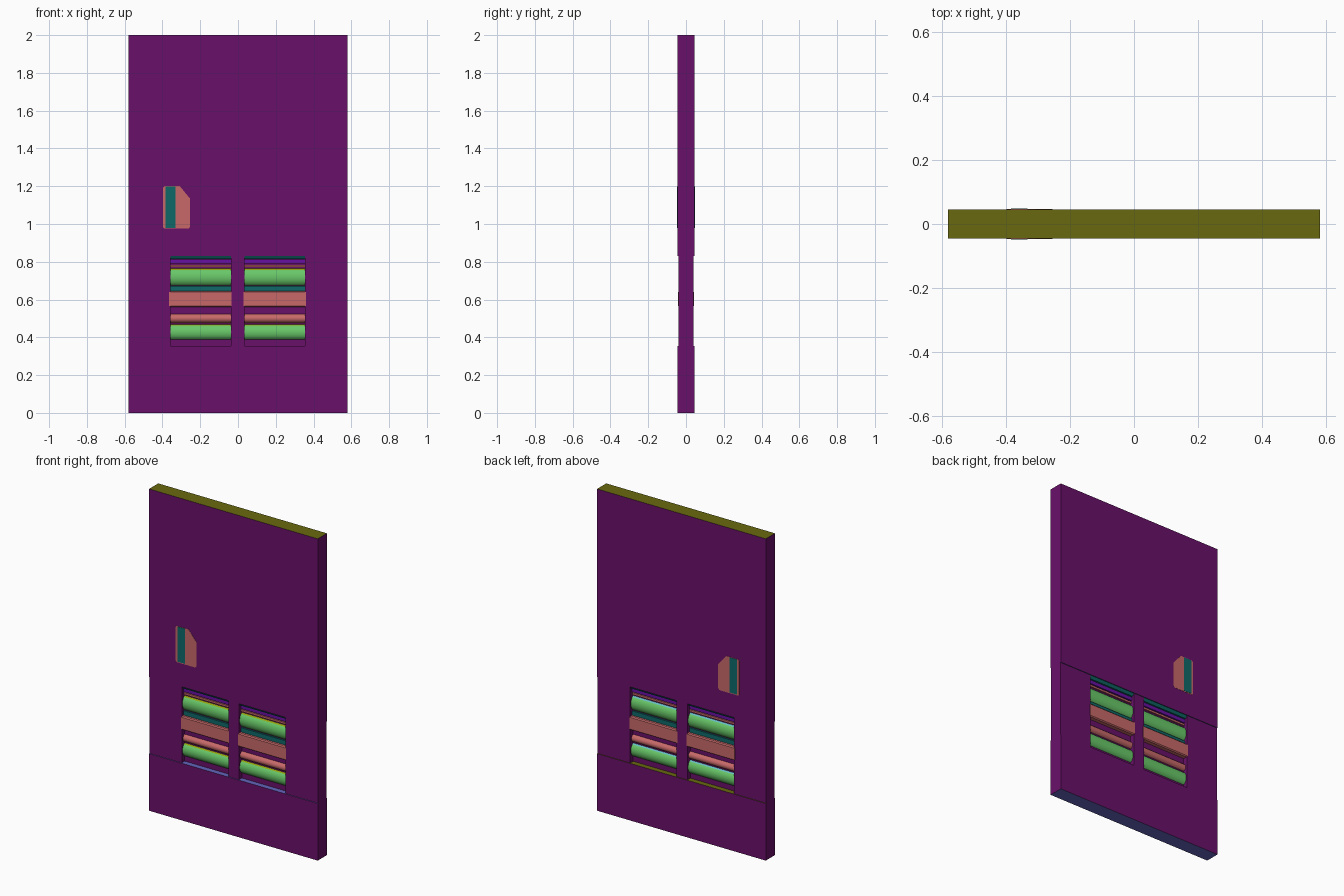
import bpy, bmesh, math
from mathutils import Vector

cube = bpy.data.objects.get("Cube")
if cube:
    bpy.data.objects.remove(cube, do_unlink=True)


def srgb(v):
    v /= 255
    return v / 12.92 if v < 0.04045 else ((v + 0.055) / 1.055) ** 2.4


def material(name, r, g, b):
    m = bpy.data.materials.new(name)
    m.use_nodes = True
    colour = (srgb(r), srgb(g), srgb(b), 1)
    m.diffuse_color = colour
    node = next(n for n in m.node_tree.nodes if n.type == 'BSDF_PRINCIPLED')
    node.inputs["Base Color"].default_value = colour
    return m


PURPLE = material("purple", 105, 16, 105)
OLIVE = material("olive", 105, 105, 16)
SLATE = material("slate blue", 100, 100, 190)
GREEN = material("green", 105, 200, 105)
SALMON = material("salmon", 200, 105, 105)
TEAL = material("teal", 16, 105, 105)
VIOLET = material("violet", 105, 16, 165)
LIME = material("lime", 150, 165, 16)
SKY = material("sky blue", 105, 190, 200)


def prism(name, points, place, depth, mats, rule=None, smooth=False):
    """Extrude a 2D outline; place maps (a, b, t) to a position."""
    bm = bmesh.new()
    ends = [[bm.verts.new(place(a, b, t)) for a, b in points] for t in depth]
    bm.faces.new(ends[0])
    bm.faces.new(ends[1])
    n = len(points)
    for i in range(n):
        j = (i + 1) % n
        bm.faces.new((ends[0][i], ends[0][j], ends[1][j], ends[1][i]))
    # Divide along the middle plane so front and back can differ
    bmesh.ops.bisect_plane(bm, geom=bm.verts[:] + bm.edges[:] + bm.faces[:],
                           plane_co=(0, 0, 0), plane_no=(0, 1, 0))
    bmesh.ops.recalc_face_normals(bm, faces=bm.faces)
    bm.normal_update()
    if rule:
        for f in bm.faces:
            f.material_index = rule(f.normal, f.calc_center_median())
    mesh = bpy.data.meshes.new(name)
    bm.to_mesh(mesh)
    bm.free()
    for m in mats:
        mesh.materials.append(m)
    obj = bpy.data.objects.new(name, mesh)
    bpy.context.collection.objects.link(obj)
    if smooth:
        bpy.ops.object.select_all(action='DESELECT')
        obj.select_set(True)
        bpy.context.view_layer.objects.active = obj
        bpy.ops.object.shade_smooth_by_angle(angle=math.radians(40))
    return obj


def along_x(y, z, x):
    return Vector((x, y, z))


def along_y(x, z, y):
    return Vector((x, y, z))


def block(name, x0, x1, z0, z1, half, mats=(PURPLE,), rule=None):
    outline = [(x0, z0), (x1, z0), (x1, z1), (x0, z1)]
    return prism(name, outline, along_y, (-half, half), mats, rule)


W, T, MID = 0.58, 0.045, 0.041
LOW, HIGH = 0.355, 0.83
WINDOWS = {"right": (-0.358, -0.038), "left": (0.035, 0.355)}


# Main slabs, with coloured top, bottom and ledge faces
def lower_rule(n, c):
    if n.z > 0.5:
        return 1 if c.y < 0 else 2
    return 1 if n.z < -0.5 else 0


def upper_rule(n, c):
    return 1 if n.z > 0.5 else 2 if n.z < -0.5 else 0


block("lower_panel", -W, W, 0, LOW, T, (PURPLE, SLATE, OLIVE), lower_rule)
block("upper_panel", -W, W, HIGH, 2, T, (PURPLE, OLIVE, TEAL), upper_rule)

# Slightly recessed upright members between the slabs
block("right_stile", -W, WINDOWS["right"][0], LOW, HIGH, MID)
block("centre_post", WINDOWS["right"][1], WINDOWS["left"][0], LOW, HIGH, MID)
block("left_stile", WINDOWS["left"][1], W, LOW, HIGH, MID)


def oval(z0, z1, half):
    """Rounded slat section."""
    c, r = (z0 + z1) / 2, (z1 - z0) / 2
    angles = [math.tau * (i + 0.5) / 24 for i in range(24)]
    return [(half * math.cos(a), c + r * math.sin(a)) for a in angles]


def plate(z0, z1, half, cut):
    """Section with chamfered corners."""
    return [(-half, z0 + cut), (cut - half, z0), (half - cut, z0), (half, z0 + cut),
            (half, z1 - cut), (half - cut, z1), (cut - half, z1), (-half, z1 - cut)]


def slat_rule(n, c):
    if n.z > 0.75:
        return 1 if c.y < 0 else 2
    return 0


# Louvre stack in each opening
for side, (x0, x1) in WINDOWS.items():
    span = (x0, x1)
    block(side + "_core", x0, x1, LOW, HIGH, 0.012)
    for level, z0, z1 in (("lower", 0.385, 0.472), ("upper", 0.672, 0.767)):
        prism(f"{side}_{level}_round_slat", oval(z0, z1, 0.034), along_x, span,
              (GREEN, LIME, SKY), slat_rule, True)
    prism(side + "_thin_bar", oval(0.475, 0.525, 0.03), along_x, span,
          (SALMON,), smooth=True)
    prism(side + "_broad_slat", plate(0.56, 0.645, 0.042, 0.006), along_x,
          (x0 - 0.006, x1 + 0.004), (SALMON,))
    block(side + "_teal_strip", x0, x1, 0.645, 0.672, 0.022, (TEAL,))
    block(side + "_salmon_strip", x0, x1, 0.772, 0.784, 0.02, (SALMON,))
    block(side + "_violet_strip", x0, x1, 0.79, 0.812, 0.022, (VIOLET,))
    # Sloping lintel under the upper panel
    prism(side + "_lintel", [(-0.03, 0.814), (0.03, 0.814), (0.04, HIGH), (-0.04, HIGH)],
          along_x, span, (TEAL,))

# Handle plate through the panel, with one clipped corner
prism("handle_plate", [(-0.398, 0.985), (-0.39, 0.975), (-0.262, 0.975), (-0.254, 0.985),
                       (-0.254, 1.135), (-0.308, 1.2), (-0.39, 1.2), (-0.398, 1.19)],
      along_y, (-0.0462, 0.0462), (SALMON,))
block("handle_grip", -0.384, -0.332, 0.98, 1.198, 0.0478, (TEAL,))
